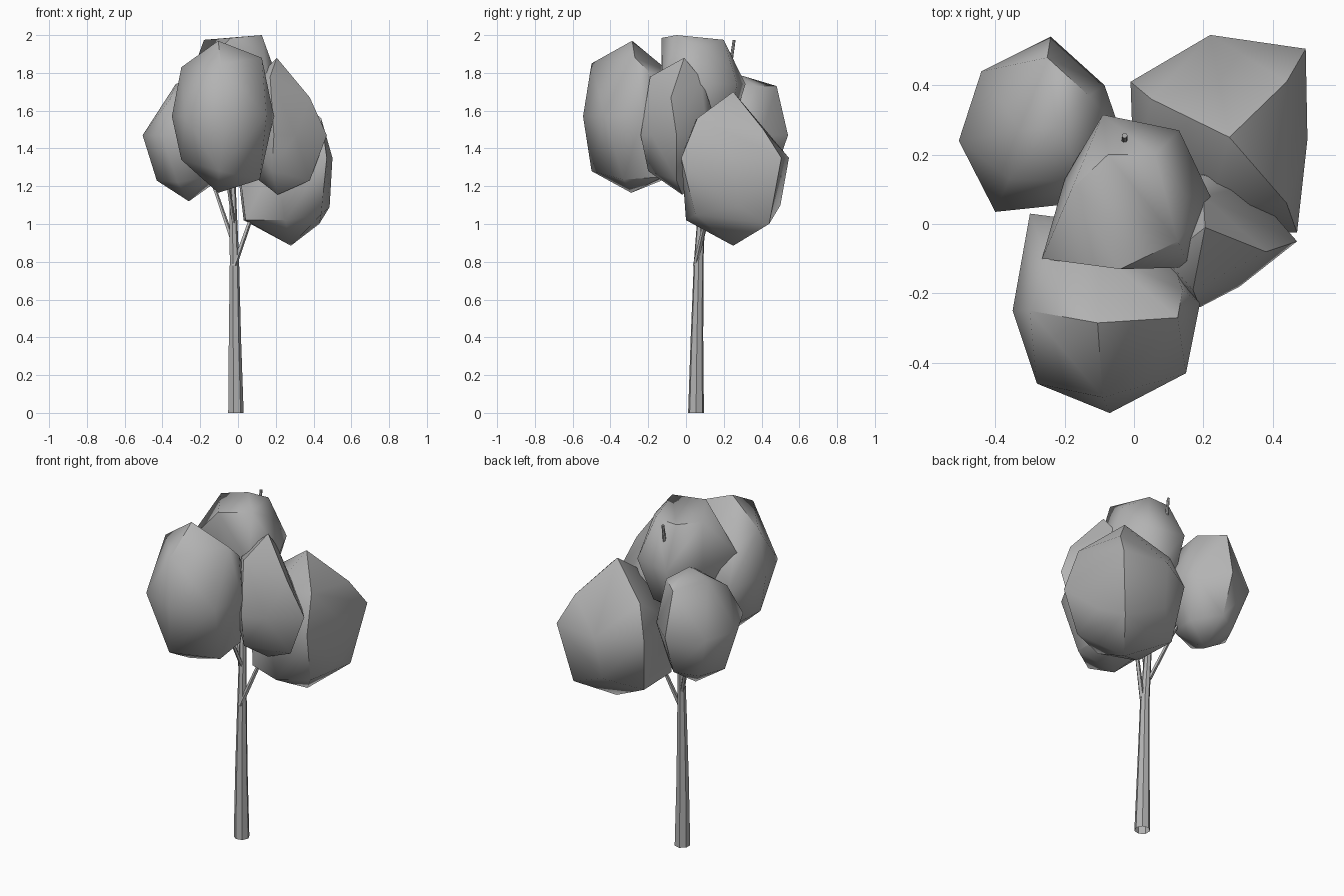
import bpy, bmesh, math

grey = bpy.data.materials.new("plain grey")
grey.diffuse_color = (0.45, 0.45, 0.45, 1)


def finish(name, bm, angle):
    """Turn a bmesh into a grey object, smooth with sharp creases."""
    bmesh.ops.recalc_face_normals(bm, faces=bm.faces)
    me = bpy.data.meshes.new(name)
    bm.to_mesh(me)
    bm.free()
    me.materials.append(grey)
    ob = bpy.data.objects.new(name, me)
    bpy.context.collection.objects.link(ob)
    bpy.ops.object.select_all(action='DESELECT')
    ob.select_set(True)
    bpy.context.view_layer.objects.active = ob
    bpy.ops.object.shade_smooth_by_angle(angle=math.radians(angle))


def leaf_clump(name, upper, outline, z_mid, lower):
    """Faceted clump: convex skin over a crown, a widest outline and an underside."""
    bm = bmesh.new()
    for p in upper + [(x, y, z_mid) for x, y in outline] + lower:
        bm.verts.new(p)
    out = bmesh.ops.convex_hull(bm, input=bm.verts)
    loose = {g for g in out["geom_interior"] + out["geom_unused"]
             if isinstance(g, bmesh.types.BMVert)}
    bmesh.ops.delete(bm, geom=list(loose), context='VERTS')
    finish(name, bm, 52)


def limb(name, path, sides):
    """Tapered limb through (x, y, z, radius) stations, closed at the tip."""
    bm = bmesh.new()
    rings = [[bm.verts.new((x + r*math.cos(2*math.pi*i/sides),
                            y + r*math.sin(2*math.pi*i/sides), z))
              for i in range(sides)] for x, y, z, r in path]
    for a, b in zip(rings, rings[1:]):
        for i in range(sides):
            j = (i + 1) % sides
            bm.faces.new((a[i], a[j], b[j], b[i]))
    bm.faces.new(rings[-1])
    finish(name, bm, 30)


# Leaf clumps
leaf_clump("front_leaf_clump",
           [(-.105, -.285, 1.97), (-.30, -.25, 1.83), (-.09, -.50, 1.85),
            (.126, -.27, 1.88), (.14, -.19, 1.80), (-.1, -.08, 1.80), (-.25, -.1, 1.76)],
           [(-.35, -.25), (-.28, -.46), (-.07, -.545), (.15, -.43),
            (.19, -.23), (.08, -.02), (-.30, .03)], 1.57,
           [(-.105, -.29, 1.165), (-.30, -.27, 1.34), (-.1, -.50, 1.28),
            (.115, -.33, 1.235), (.1, -.12, 1.25), (-.17, -.08, 1.25)])

leaf_clump("back_left_leaf_clump",
           [(-.22, .28, 1.79), (-.33, .27, 1.74), (-.25, .48, 1.73), (-.13, .37, 1.73),
            (-.36, .13, 1.66), (-.14, .12, 1.70)],
           [(-.505, .24), (-.40, .035), (-.21, .055), (-.04, .27),
            (-.085, .40), (-.24, .54), (-.44, .44)], 1.47,
           [(-.26, .28, 1.12), (-.43, .25, 1.23), (-.24, .46, 1.24), (-.36, .39, 1.22),
            (-.12, .33, 1.22), (-.32, .10, 1.22), (-.16, .14, 1.25)])

leaf_clump("back_right_leaf_clump",
           [(.275, .25, 1.70), (.44, .06, 1.56), (.05, .36, 1.53), (.22, .05, 1.55),
            (.44, .41, 1.50)],
           [(-.01, .41), (.0, .12), (.2, -.02), (.47, -.025),
            (.50, .245), (.495, .505), (.22, .545)], 1.35,
           [(.28, .25, .885), (.04, .08, 1.02), (.03, .35, 1.02), (.25, .0, 1.02),
            (.44, .05, 1.05), (.43, .44, 1.0), (.485, .28, 1.09), (.2, .50, 1.10)])

leaf_clump("right_leaf_clump",
           [(.205, -.01, 1.88), (.17, -.19, 1.78), (.09, -.1, 1.76), (.38, -.08, 1.67),
            (.20, .08, 1.77), (.20, .14, 1.60)],
           [(.05, -.12), (.19, -.24), (.305, -.18), (.47, -.05),
            (.33, .11), (.20, .155), (.05, .09)], 1.47,
           [(.21, -.02, 1.155), (.18, -.20, 1.28), (.38, -.05, 1.23),
            (.20, .10, 1.25), (.10, -.06, 1.24)])

leaf_clump("top_leaf_clump",
           [(-.04, -.13, 1.985), (.126, -.05, 2.0), (.06, .20, 1.975), (.15, .08, 1.93),
            (-.075, .20, 1.97), (-.18, .10, 1.975), (-.265, -.10, 1.74)],
           [(.16, -.125), (.22, .08), (.13, .27), (-.09, .315), (-.2, .13), (-.04, -.13)], 1.74,
           [(-.02, .09, 1.40), (-.17, -.04, 1.50), (.11, -.06, 1.48),
            (.13, .12, 1.50), (.06, .22, 1.50), (-.08, .24, 1.50)])

# Trunk running up to the twig above the crown
limb("trunk", [(-.013, .053, 0, .043), (-.018, .058, .4, .034), (-.020, .067, .8, .026),
               (-.03, .09, 1.2, .018), (-.03, .2, 1.6, .012), (-.027, .255, 1.975, .008)], 7)

# Branches reaching into the lower clumps
limb("right_branch", [(-.020, .05, .78, .015), (.075, .11, 1.05, .011), (.18, .18, 1.3, .007)], 5)
limb("left_branch", [(-.035, .085, .93, .013), (-.125, .16, 1.19, .010), (-.2, .23, 1.4, .007)], 5)
limb("front_branch", [(-.02, .08, .98, .012), (-.05, 0, 1.19, .010), (-.08, -.12, 1.4, .007)], 5)
